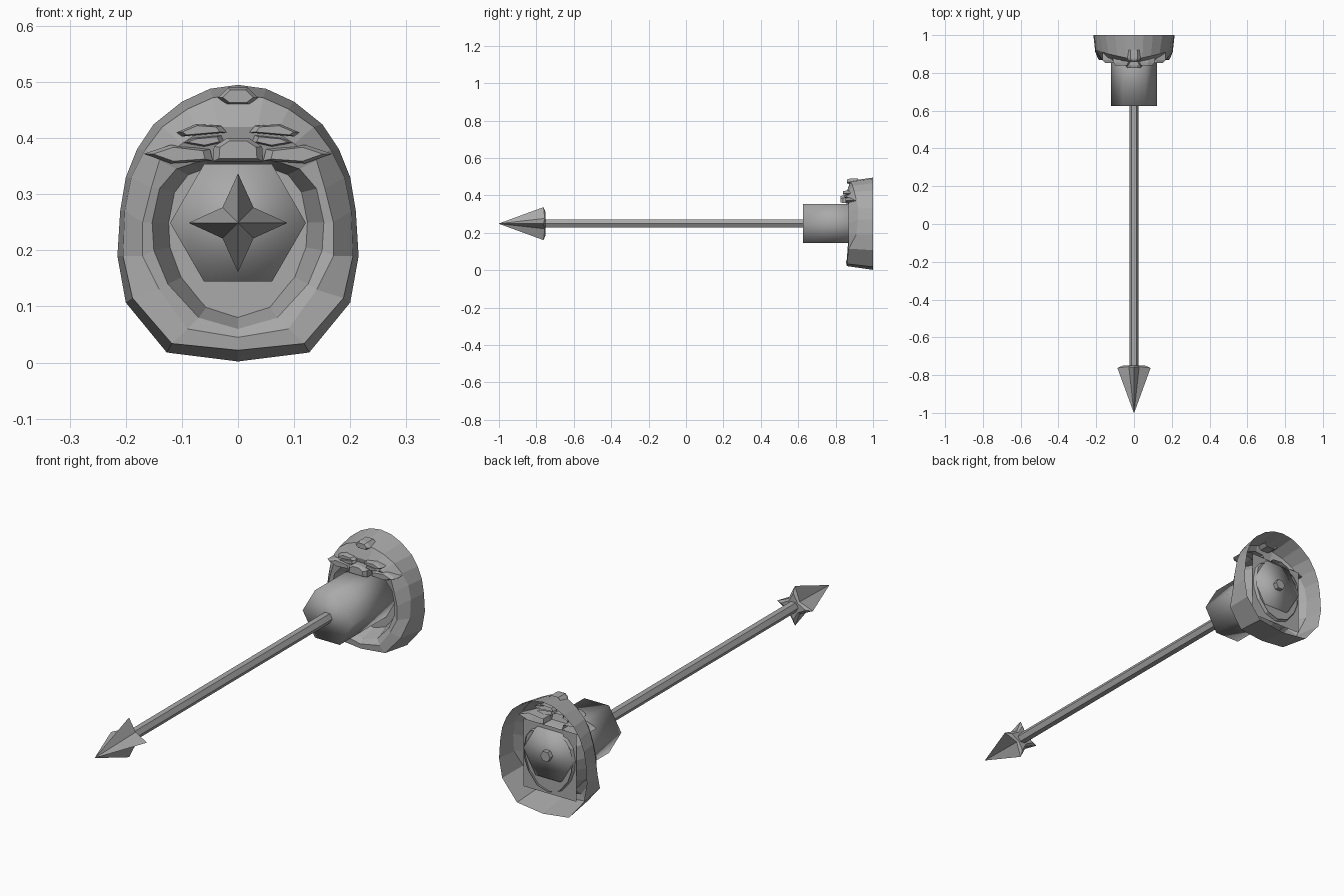
import bpy, bmesh, math

cube = bpy.data.objects.get("Cube")
if cube:
    bpy.data.objects.remove(cube, do_unlink=True)

stone = bpy.data.materials.new("grey stone")
stone.use_nodes = True
GREY = (0.4, 0.4, 0.4, 1)
stone.diffuse_color = GREY
stone.node_tree.nodes["Principled BSDF"].inputs["Base Color"].default_value = GREY

AXIS_Z = 0.249  # height of the spear shaft


def build(name, verts, faces, smooth=False):
    mesh = bpy.data.meshes.new(name)
    mesh.from_pydata(verts, [], faces)
    mesh.materials.append(stone)
    for face in mesh.polygons:
        face.use_smooth = smooth
    mesh.update()
    obj = bpy.data.objects.new(name, mesh)
    bpy.context.collection.objects.link(obj)
    return obj


def loft(name, rings, cap_first=False, cap_last=False, smooth=False):
    """Bridge rings that run counterclockwise as seen from the front, back ring first."""
    n = len(rings[0])
    verts = [v for ring in rings for v in ring]
    faces = []
    for r in range(len(rings) - 1):
        a, b = r * n, (r + 1) * n
        for i in range(n):
            j = (i + 1) % n
            faces.append((a + i, a + j, b + j, b + i))
    if cap_first:
        faces.append(tuple(reversed(range(n))))
    if cap_last:
        faces.append(tuple(range(len(verts) - n, len(verts))))
    return build(name, verts, faces, smooth)


def hexagon(radius, y, start=0):
    ring = []
    for i in range(6):
        angle = start + i * math.tau / 6
        ring.append((radius * math.cos(angle), y, AXIS_Z + radius * math.sin(angle)))
    return ring


def mirrored_ring(half):
    """Complete a half ring that runs from the bottom to the top on +x."""
    return half + [(-x, y, z) for x, y, z in reversed(half[1:-1])]


def relief(name, outline, front, back, taper=0.75):
    """A bevelled raised shape on the face, narrower at its front."""
    cx = sum(p[0] for p in outline) / len(outline)
    cz = sum(p[1] for p in outline) / len(outline)
    base = [(x, back, z) for x, z in outline]
    edge = [(x, front + 0.015, z) for x, z in outline]
    top = [(cx + (x - cx) * taper, front, cz + (z - cz) * taper) for x, z in outline]
    return loft(name, [base, edge, top], cap_last=True)


def relief_pair(name, outline, front, back):
    relief("left_" + name, outline, front, back)
    relief("right_" + name, [(-x, z) for x, z in reversed(outline)], front, back)


# Hollow mask: back rim, rounded shoulder, lips, mouth edge, mouth wall
rim = [(x, 1, z) for x, z in (
    (0, 0.002), (.127, .018), (.2, .107), (.215, .19), (.21, .27), (.2, .33),
    (.18, .38), (.15, .425), (.1, .465), (.05, .488), (0, .495))]
shoulder = [
    (0, .86, .022), (.118, .86, .034), (.188, .87, .115), (.205, .91, .19),
    (.202, .92, .27), (.19, .92, .33), (.165, .91, .38), (.135, .9, .42),
    (.09, .89, .452), (.045, .88, .472), (0, .88, .478)]
lips = [
    (0, .855, .045), (.09, .86, .06), (.14, .865, .13), (.17, .87, .19),
    (.17, .87, .25), (.155, .87, .31), (.14, .87, .36), (.1, .86, .39),
    (.07, .86, .41), (.035, .86, .42), (0, .86, .42)]
mouth = [(x, .875, z) for x, z in (
    (0, .06), (.07, .08), (.125, .14), (.15, .2), (.153, .25), (.14, .31),
    (.11, .345), (.08, .355), (.06, .36), (.03, .36), (0, .36))]
wall = [(x * .77, .965, AXIS_Z + (z - AXIS_Z) * .87) for x, y, z in mouth]
loft("stone_mask", [mirrored_ring(r) for r in (rim, shoulder, lips, mouth, wall)])

# Plate closing the throat
build("throat_plate",
      [(-.13, .95, .07), (.13, .95, .07), (.13, .95, .37), (-.13, .95, .37)],
      [(0, 1, 2, 3)])

# Face details
relief("nose", [(-.045, .358), (.045, .358), (.043, .385), (.02, .4),
                (-.02, .4), (-.043, .385)], .825, .89)
relief("forehead_gem", [(-.02, .46), (.02, .46), (.036, .472), (.018, .49),
                        (-.018, .49), (-.036, .472)], .862, .92)
relief_pair("brow", [(.02, .41), (.1, .403), (.11, .41), (.075, .425), (.03, .422)],
            .84, .9)
relief_pair("eyelid", [(.025, .393), (.06, .385), (.1, .392), (.08, .4), (.03, .405)],
            .848, .9)
relief_pair("cheek", [(.045, .36), (.12, .355), (.168, .372), (.12, .388), (.05, .38)],
            .852, .93)

# Six-sided barrel with the spear shaft through it
loft("barrel", [hexagon(.121, .965), hexagon(.121, .625)], True, True, smooth=True)
loft("spear_shaft", [hexagon(.024, .985), hexagon(.024, -.8)], True, True)


# Four-pointed spear head
def star(outer, inner, y_outer, y_inner):
    ring = []
    for i in range(8):
        radius, y = (inner, y_inner) if i % 2 else (outer, y_outer)
        angle = i * math.tau / 8
        ring.append((radius * math.cos(angle), y, AXIS_Z + radius * math.sin(angle)))
    return ring


loft("spear_head", [star(.06, .03, -.75, -.75), star(.088, .039, -.762, -.755),
                    star(.001, .0005, -1, -1)], True, True)
